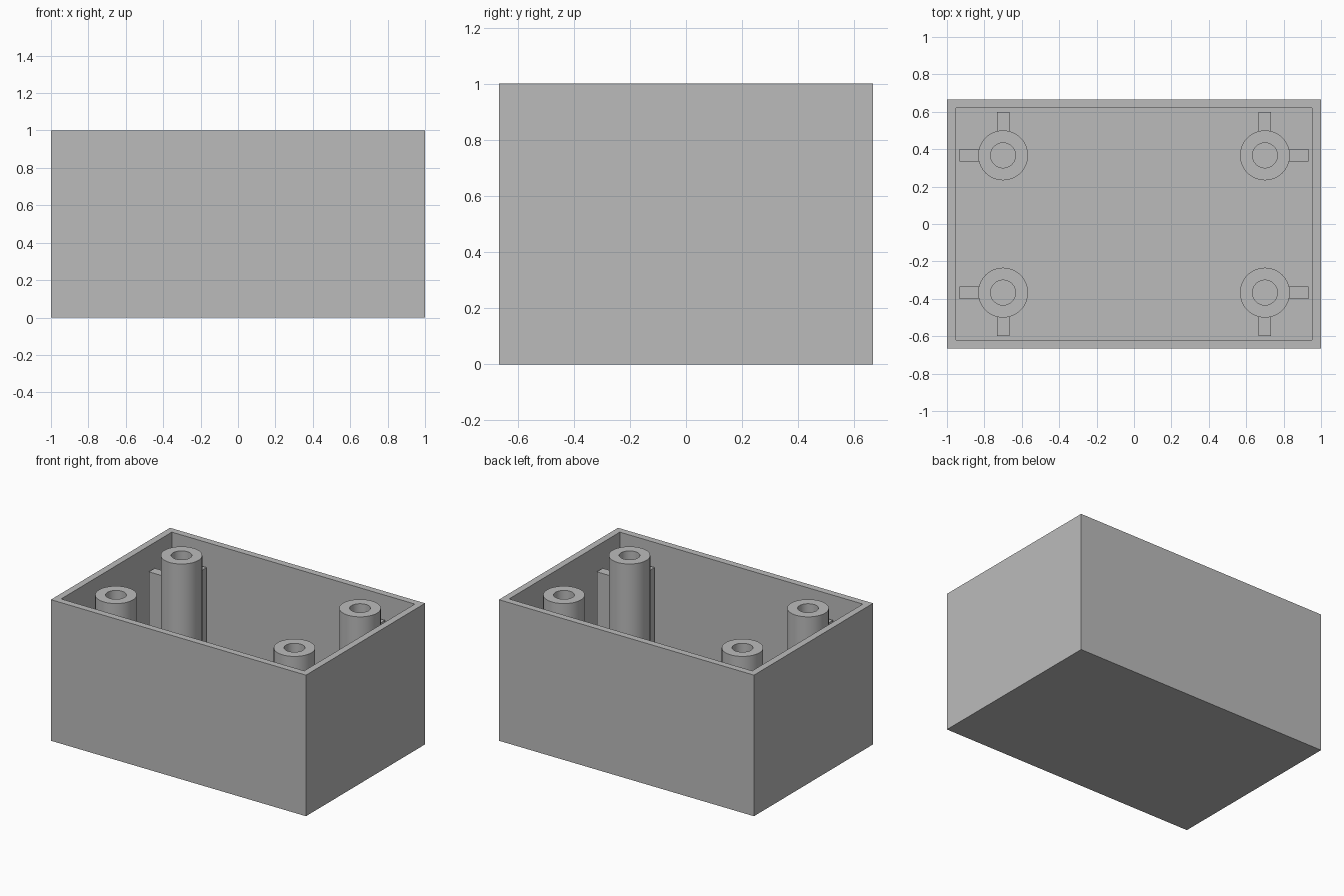
import bpy
import bmesh
import math

cube = bpy.data.objects.get("Cube")
if cube:
    bpy.data.objects.remove(cube, do_unlink=True)

WIDTH, DEPTH, HEIGHT = 2, 4 / 3, 1
WALL = 1 / 15
POST_X, POST_Y = 0.7, 0.367
POST_R, HOLE_R = 2 / 15, 1 / 15
RIB_TOP = 5 / 6

grey = bpy.data.materials.new("light grey plastic")
grey.use_nodes = True
grey.diffuse_color = (0.5, 0.5, 0.5, 1)
grey.node_tree.nodes["Principled BSDF"].inputs["Base Color"].default_value = (0.5, 0.5, 0.5, 1)


def finish(bm, name):
    bmesh.ops.recalc_face_normals(bm, faces=bm.faces)
    mesh = bpy.data.meshes.new(name)
    bm.to_mesh(mesh)
    bm.free()
    mesh.materials.append(grey)
    obj = bpy.data.objects.new(name, mesh)
    bpy.context.collection.objects.link(obj)
    return obj


def box(name, low, high):
    bm = bmesh.new()
    bmesh.ops.create_cube(bm, size=1)
    for v in bm.verts:
        v.co = [(a + b) / 2 + c * (b - a) for a, b, c in zip(low, high, v.co)]
    return finish(bm, name)


# Open case: inset the top face, then push it down to the floor
bm = bmesh.new()
bmesh.ops.create_cube(bm, size=1)
for v in bm.verts:
    v.co = (v.co.x * WIDTH, v.co.y * DEPTH, (v.co.z + 0.5) * HEIGHT)
top = max(bm.faces, key=lambda f: f.calc_center_median().z)
bmesh.ops.inset_region(bm, faces=[top], thickness=WALL)
inner = bmesh.ops.extrude_discrete_faces(bm, faces=[top])["faces"][0]
for v in inner.verts:
    v.co.z = WALL
finish(bm, "case")


def screw_post(name, x, y, sides=64):
    """Hollow post spun from its wall profile."""
    bm = bmesh.new()
    profile = [(HOLE_R, WALL), (HOLE_R, HEIGHT), (POST_R, HEIGHT), (POST_R, WALL)]
    verts = [bm.verts.new((x + r, y, z)) for r, z in profile]
    edges = [bm.edges.new(pair) for pair in zip(verts, verts[1:])]
    bmesh.ops.spin(bm, geom=verts + edges, cent=(x, y, 0), axis=(0, 0, 1),
                   angle=2 * math.pi, steps=sides, use_merge=True)
    bmesh.ops.remove_doubles(bm, verts=bm.verts, dist=0.0001)
    obj = finish(bm, name)
    bpy.ops.object.select_all(action="DESELECT")
    obj.select_set(True)
    bpy.context.view_layer.objects.active = obj
    bpy.ops.object.shade_smooth_by_angle(angle=math.radians(30))


# Corner posts, each braced by two ribs to the nearest walls
half = WALL / 2
reach = POST_R - 0.005
for sx, side in ((1, "left"), (-1, "right")):
    for sy, end in ((-1, "front"), (1, "back")):
        x, y = sx * POST_X, sy * POST_Y
        screw_post(f"{end}_{side}_post", x, y)
        xs = sorted((x + sx * reach, sx * (WIDTH / 2 - WALL)))
        ys = sorted((y + sy * reach, sy * (DEPTH / 2 - WALL)))
        box(f"{end}_{side}_side_rib", (xs[0], y - half, WALL), (xs[1], y + half, RIB_TOP))
        box(f"{end}_{side}_end_rib", (x - half, ys[0], WALL), (x + half, ys[1], RIB_TOP))
